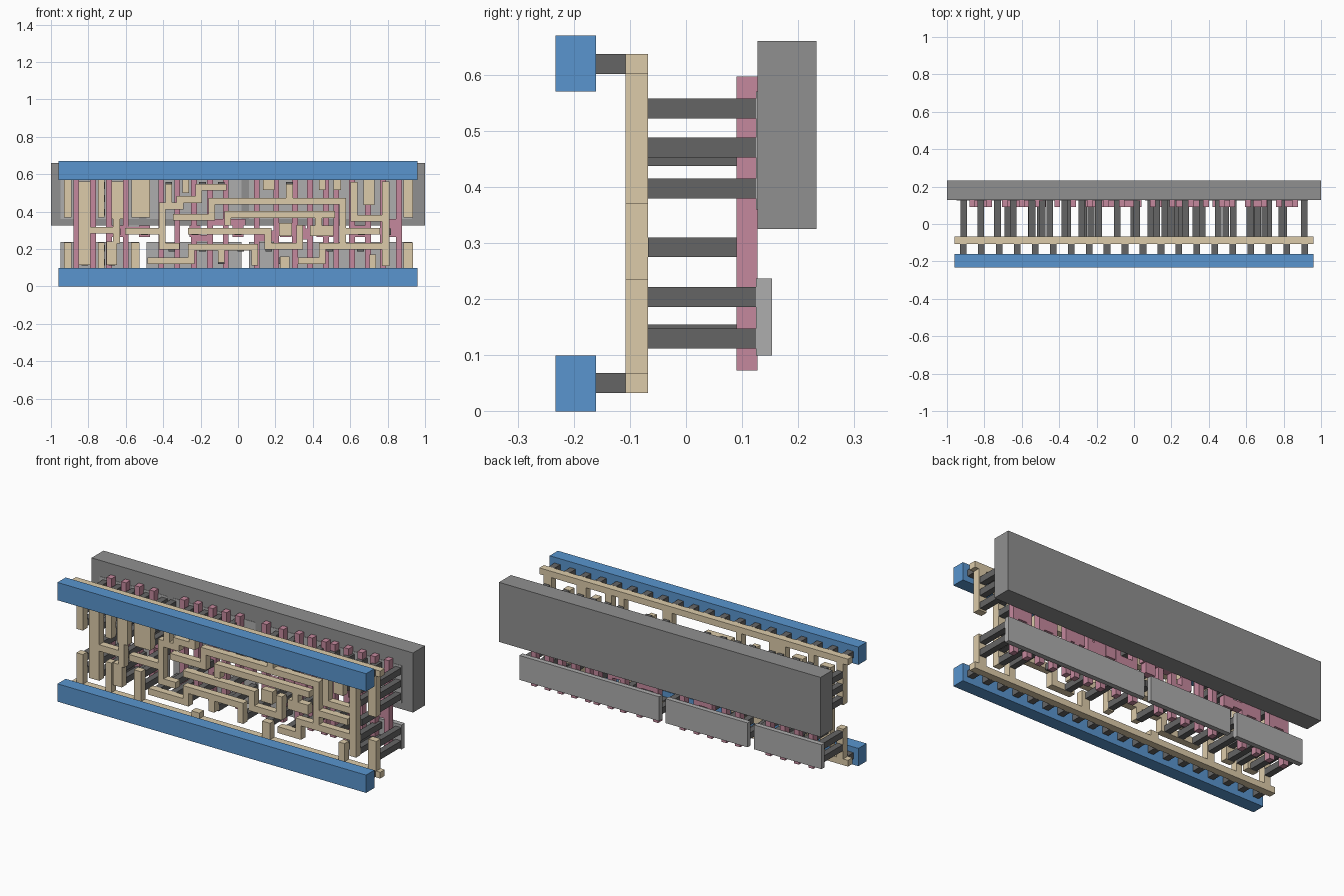
import bpy, bmesh
from mathutils import Matrix, Vector


def material(name, rgb):
    m = bpy.data.materials.new(name)
    m.diffuse_color = (*rgb, 1)
    return m


TAN = material("tan", (0.72, 0.60, 0.40))
PINK = material("pink", (0.56, 0.25, 0.34))
BLUE = material("blue", (0.10, 0.30, 0.62))
DARK = material("dark", (0.13, 0.13, 0.13))
GREY = material("mid_grey", (0.28, 0.28, 0.28))
LIGHT = material("light_grey", (0.42, 0.42, 0.42))


def layer(name, rects, y0, y1, mat):
    """One object of boxes: rects (x0, x1, z0, z1) extruded from y0 to y1."""
    bm = bmesh.new()
    for x0, x1, z0, z1 in rects:
        c = Vector(((x0 + x1) / 2, (y0 + y1) / 2, (z0 + z1) / 2))
        s = Matrix.Diagonal((x1 - x0, y1 - y0, z1 - z0, 1))
        bmesh.ops.create_cube(bm, size=1, matrix=Matrix.Translation(c) @ s)
    me = bpy.data.meshes.new(name)
    bm.to_mesh(me)
    bm.free()
    ob = bpy.data.objects.new(name, me)
    bpy.context.collection.objects.link(ob)
    me.materials.append(mat)
    return ob


def wire(*pts, w=0.036):
    """Right-angled path turned into overlapping rectangles."""
    h = w / 2
    return [(min(a[0], b[0]) - h, max(a[0], b[0]) + h,
             min(a[1], b[1]) - h, max(a[1], b[1]) + h)
            for a, b in zip(pts, pts[1:])]


def column(x, w, z0, z1):
    return (x - w / 2, x + w / 2, z0, z1)


def square(x, z, s=0.0355):
    return (x - s / 2, x + s / 2, z - s / 2, z + s / 2)


# back slab, active strips in front of it and below it
layer("back_slab", [(-1, 1, 0.325, 0.66)], 0.127, 0.233, GREY)
spans = [(-0.95, -0.53), (-0.49, 0.02), (0.06, 0.93)]
layer("lower_strips", [(a, b, 0.10, 0.237) for a, b in spans], 0.125, 0.153, LIGHT)
layer("upper_strips", [(a, b, 0.36, 0.57) for a, b in spans], 0.125, 0.153, LIGHT)

# front power rails
layer("front_rails", [(-0.96, 0.96, 0, 0.10), (-0.96, 0.96, 0.57, 0.67)],
      -0.233, -0.16, BLUE)
layer("rail_pegs", [square(-0.912 + 0.096 * i, z) for i in range(20)
                    for z in (0.0505, 0.6195)], -0.16, -0.108, DARK)

# tan wiring: rails and tabs hanging from them
tan = [(-0.96, 0.96, 0.033, 0.068), (-0.96, 0.96, 0.602, 0.637)]
top_tabs = [(-0.91, 0.04, 0.37), (-0.73, 0.035, 0.37), (-0.52, 0.10, 0.37),
            (-0.28, 0.036, 0.50), (0.165, 0.06, 0.515), (0.45, 0.036, 0.515),
            (0.53, 0.04, 0.515), (0.70, 0.06, 0.435), (0.91, 0.05, 0.37)]
low_tabs = [(-0.91, 0.04, 0.235), (-0.73, 0.035, 0.235), (-0.55, 0.045, 0.235),
            (-0.19, 0.05, 0.10), (0.25, 0.05, 0.16), (0.72, 0.036, 0.17),
            (0.91, 0.05, 0.235)]
tan += [column(x, w, z, 0.61) for x, w, z in top_tabs]
tan += [column(x, w, 0.06, z) for x, w, z in low_tabs]

# tan wiring: left side signals
tan += [column(-0.82, 0.065, 0.115, 0.56), column(-0.645, 0.065, 0.36, 0.56),
        column(-0.65, 0.036, 0.28, 0.37), column(-0.675, 0.055, 0.115, 0.24),
        column(-0.65, 0.036, 0.23, 0.30)]
tan += wire((-0.80, 0.30), (-0.65, 0.30))
tan += wire((-0.585, 0.295), (-0.44, 0.295))
tan += wire((-0.465, 0.137), (-0.25, 0.137), (-0.25, 0.21), (0.09, 0.21), (0.09, 0.13))
tan += wire((-0.09, 0.21), (-0.09, 0.145))
tan += wire((-0.33, 0.215), (-0.405, 0.215), (-0.405, 0.43), (-0.37, 0.43), (-0.37, 0.53))
tan += wire((-0.08, 0.53), (-0.21, 0.53), (-0.21, 0.465), (-0.31, 0.465), (-0.31, 0.43),
            (-0.39, 0.43))

# tan wiring: middle and right side signals
tan += wire((-0.33, 0.37), (-0.14, 0.37), (-0.14, 0.455), (0.56, 0.455), (0.56, 0.215),
            (0.45, 0.215), (0.45, 0.137), (0.34, 0.137))
tan += wire((0.275, 0.455), (0.275, 0.53))
tan += wire((0.50, 0.385), (-0.055, 0.385), (-0.055, 0.345))
tan += wire((-0.25, 0.295), (0.16, 0.295), (0.16, 0.215), (0.33, 0.215), (0.33, 0.31))
tan += [(0.22, 0.29, 0.27, 0.34), (0.385, 0.51, 0.27, 0.325)]
tan += wire((0.43, 0.385), (0.43, 0.30))
tan += wire((0.56, 0.295), (0.74, 0.295))
tan += wire((0.62, 0.54), (0.62, 0.365), (0.78, 0.365))
tan += wire((0.56, 0.215), (0.78, 0.215))
tan += [column(0.79, 0.04, 0.11, 0.56)]
layer("tan_wiring", tan, -0.108, -0.068, TAN)

# pink vertical fingers with cross bars and pads
fingers = [-0.865, -0.775, -0.69, -0.60, -0.41, -0.325, -0.235, -0.15, -0.065,
           0.10, 0.205, 0.305, 0.385, 0.47, 0.525, 0.61, 0.695, 0.775, 0.86]
pads = [(-0.82, 0.295), (-0.645, 0.295), (-0.50, 0.295), (-0.23, 0.295), (0.0, 0.295),
        (0.255, 0.295), (0.33, 0.295), (0.45, 0.295), (0.66, 0.295), (0.80, 0.295)]
pink = [column(x, 0.031, 0.073, 0.597) for x in fingers]
pink += [square(x, z, 0.06) for x, z in pads]
pink += [(-0.88, -0.76, 0.265, 0.325), (-0.70, -0.59, 0.265, 0.325),
         (-0.60, -0.47, 0.28, 0.32), (-0.25, -0.14, 0.24, 0.275),
         (-0.15, 0.04, 0.325, 0.36), (0.10, 0.22, 0.24, 0.30),
         (0.30, 0.40, 0.25, 0.31), (0.47, 0.53, 0.265, 0.325),
         (0.60, 0.71, 0.265, 0.325), (0.77, 0.87, 0.265, 0.36)]
layer("pink_fingers", pink, 0.09, 0.127, PINK)
layer("short_posts", [square(x, z - 0.0025) for x, z in pads], -0.068, 0.09, DARK)

# dark posts joining the wiring to the strips
up = (0.397, 0.47, 0.54)
low = (0.13, 0.204)
posts = [square(x, z) for x in (-0.91, -0.82, -0.73, -0.645, -0.545, -0.49, 0.79, 0.91)
         for z in up]
posts += [square(x, z) for x in (-0.91, -0.82, -0.73, -0.675, -0.55, 0.79, 0.91)
          for z in low]
posts += [square(x, 0.54) for x in (-0.37, -0.28, -0.19, -0.09, 0.165, 0.275, 0.45,
                                    0.53, 0.62, 0.70)]
posts += [square(x, 0.455) for x in (0.015, 0.12, 0.20, 0.365, 0.70)]
posts += [square(x, 0.137) for x in (-0.45, -0.355, -0.27, -0.09, 0.09, 0.235, 0.365, 0.72)]
posts += [square(x, 0.204) for x in (-0.355, -0.19, 0.015, 0.165, 0.49, 0.655)]
layer("long_posts", posts, -0.068, 0.1265, DARK)
